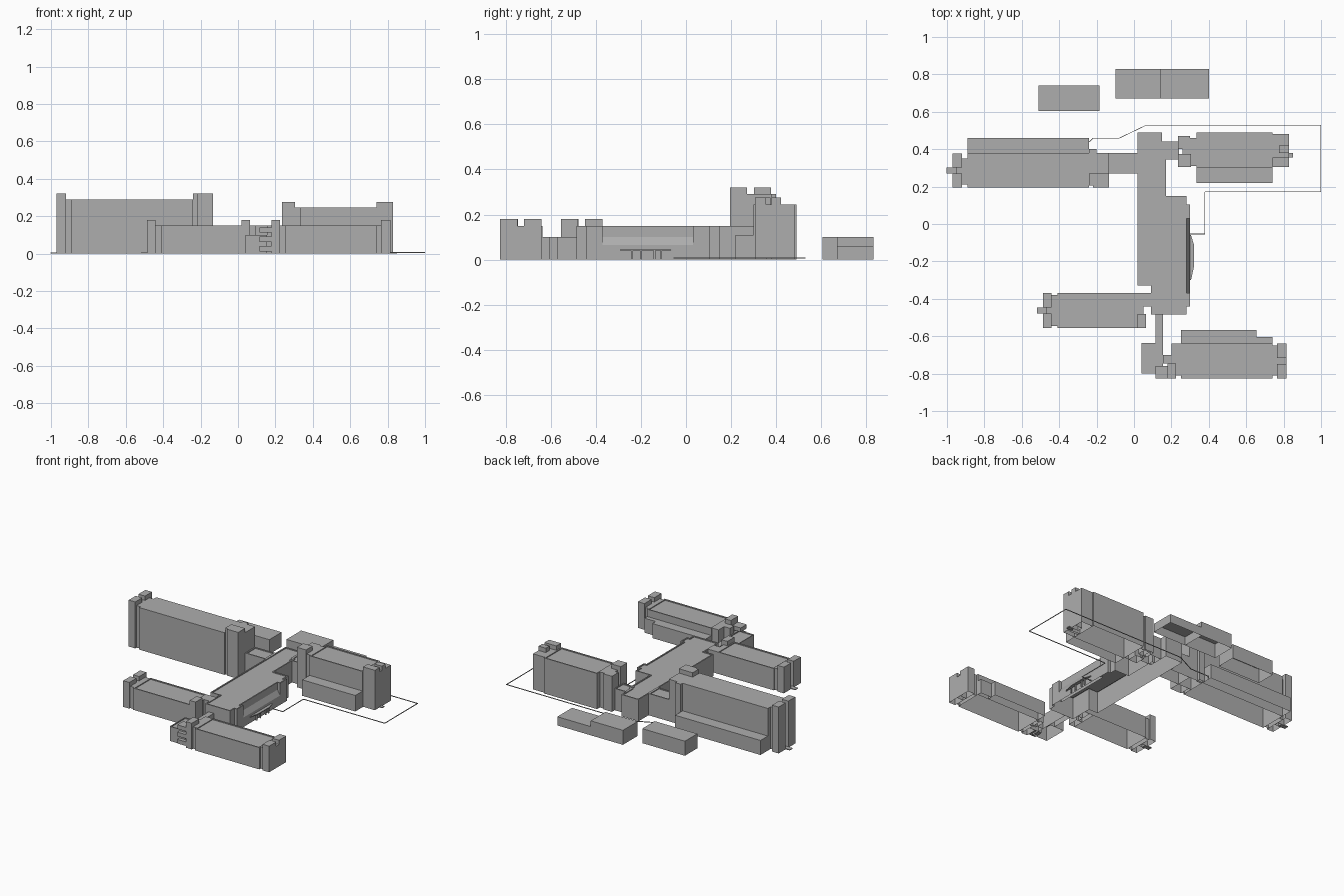
import bpy
import bmesh
from mathutils import Vector

cube = bpy.data.objects.get("Cube")
if cube:
    bpy.data.objects.remove(cube, do_unlink=True)

grey = bpy.data.materials.new("plain_grey")
grey.use_nodes = True
grey.diffuse_color = (0.42, 0.42, 0.42, 1)
grey.node_tree.nodes["Principled BSDF"].inputs["Base Color"].default_value = (0.42, 0.42, 0.42, 1)


def prism(name, outline, top, base=0.0, rim=0.0):
    """Extruded outline, open underneath when it stands on the ground."""
    bm = bmesh.new()
    floor = bm.faces.new([bm.verts.new((x, y, base)) for x, y in outline])
    floor.normal_update()
    if floor.normal.z > 0:
        floor.normal_flip()
    lid = bmesh.ops.extrude_face_region(bm, geom=[floor], use_keep_orig=True)["geom"]
    bmesh.ops.translate(bm, vec=(0, 0, top - base),
                        verts=[v for v in lid if isinstance(v, bmesh.types.BMVert)])
    bmesh.ops.recalc_face_normals(bm, faces=bm.faces)
    if rim:
        # low parapet around a slightly sunken roof
        roof = max(bm.faces, key=lambda f: f.calc_center_median().z)
        bmesh.ops.inset_region(bm, faces=[roof], thickness=rim, use_even_offset=True)
        edge = bmesh.ops.extrude_face_region(bm, geom=[roof])["geom"]
        bmesh.ops.translate(bm, vec=(0, 0, -0.006),
                            verts=[v for v in edge if isinstance(v, bmesh.types.BMVert)])
        if roof.is_valid:
            bmesh.ops.delete(bm, geom=[roof], context='FACES')
    if base == 0 and top > 0.03:
        under = [f for f in bm.faces if f.normal.z < -0.9 and f.calc_center_median().z < 0.001]
        bmesh.ops.delete(bm, geom=under, context='FACES_ONLY')
    mesh = bpy.data.meshes.new(name)
    bm.to_mesh(mesh)
    bm.free()
    mesh.materials.append(grey)
    obj = bpy.data.objects.new(name, mesh)
    bpy.context.collection.objects.link(obj)
    return obj


def box(name, x0, x1, y0, y1, top, base=0.0, rim=0.0):
    return prism(name, [(x0, y0), (x1, y0), (x1, y1), (x0, y1)], top, base, rim)


def end_towers(name, x0, x1, y0, y1, top, outer):
    """Pair of stair towers with a recessed bay and a thin door canopy between."""
    mid = (y0 + y1) / 2
    box(name + "_front_tower", x0, x1, y0, mid - 0.015, top)
    box(name + "_back_tower", x0, x1, mid + 0.015, y1, top)
    inset = 0.02
    box(name + "_bay", x0 + (inset if outer < 0 else 0), x1 - (inset if outer > 0 else 0),
        mid - 0.015, mid + 0.015, top - 0.03)
    edge = x0 if outer < 0 else x1
    a, b = sorted((edge + outer * 0.032, edge - outer * 0.02))
    if outer:
        box(name + "_canopy", a, b, mid - 0.015, mid + 0.015, 0.006)


# Central spine with stepped outline
prism("spine", [(0.02, 0.49), (0.15, 0.49), (0.15, 0.38), (0.17, 0.38), (0.17, 0.15),
                (0.28, 0.15), (0.28, 0.105), (0.3, 0.105), (0.3, 0.03), (0.28, 0.03),
                (0.28, -0.37), (0.3, -0.37), (0.3, -0.44), (0.28, -0.44), (0.28, -0.485),
                (0.09, -0.485), (0.09, -0.33), (0.02, -0.33)], 0.15, rim=0.008)

# Sloping sill along the recessed long window
sill = box("window_sill", 0.28, 0.3, -0.37, 0.03, 0.1)
for v in sill.data.vertices:
    if v.co.z > 0.05 and v.co.x > 0.29:
        v.co.z = 0.065

# Entrance porch
prism("porch_roof", [(0.3, -0.3), (0.3, -0.06), (0.305, -0.06), (0.32, -0.11),
                     (0.32, -0.23), (0.305, -0.3)], 0.046, 0.04)
for i, y in enumerate((-0.24, -0.2, -0.14, -0.11)):
    box(f"porch_post_{i}", 0.306, 0.314, y - 0.004, y + 0.004, 0.04)

# North-west wing
box("northwest_wing", -0.89, -0.24, 0.195, 0.38, 0.29)
box("northwest_annex", -0.89, -0.24, 0.38, 0.46, 0.1)
box("northwest_outer_neck", -0.92, -0.89, 0.21, 0.35, 0.29)
end_towers("northwest_outer", -0.97, -0.92, 0.195, 0.377, 0.32, -1)
box("northwest_inner_tower", -0.22, -0.135, 0.195, 0.27, 0.32)
box("northwest_inner_neck", -0.24, -0.22, 0.205, 0.27, 0.32)
box("northwest_inner_block", -0.24, -0.135, 0.27, 0.38, 0.29)
box("northwest_rear_step", -0.24, -0.2, 0.37, 0.4, 0.29)
box("northwest_link", -0.135, 0.02, 0.27, 0.38, 0.15, rim=0.008)

# North-east wing
box("northeast_wing", 0.335, 0.74, 0.3, 0.49, 0.245, rim=0.008)
box("northeast_wing_end", 0.74, 0.83, 0.34, 0.48, 0.245)
box("northeast_annex", 0.335, 0.74, 0.22, 0.3, 0.11)
box("northeast_outer_tower", 0.74, 0.83, 0.305, 0.355, 0.275)
box("northeast_outer_back_tower", 0.775, 0.83, 0.38, 0.42, 0.275)
box("northeast_canopy", 0.81, 0.85, 0.355, 0.38, 0.006)
box("northeast_inner_front_tower", 0.235, 0.305, 0.305, 0.375, 0.275)
box("northeast_inner_back_tower", 0.235, 0.3, 0.4, 0.47, 0.245)
prism("northeast_neck", [(0.3, 0.31), (0.335, 0.31), (0.335, 0.46), (0.26, 0.46),
                         (0.26, 0.375), (0.3, 0.375)], 0.245)
box("northeast_link", 0.15, 0.24, 0.345, 0.44, 0.15, rim=0.008)

# South-west wing
box("southwest_wing", -0.41, 0.02, -0.555, -0.37, 0.15, rim=0.008)
box("southwest_neck", -0.44, -0.41, -0.545, -0.38, 0.15)
end_towers("southwest_outer", -0.487, -0.44, -0.555, -0.37, 0.18, -1)
box("southwest_inner_tower", 0.02, 0.065, -0.555, -0.48, 0.18)
box("southwest_inner_block", 0.02, 0.05, -0.48, -0.37, 0.15)
box("southwest_link", 0.05, 0.09, -0.44, -0.37, 0.15)

# South-east wing
box("southeast_wing", 0.25, 0.74, -0.825, -0.635, 0.15, rim=0.008)
box("southeast_annex", 0.25, 0.655, -0.635, -0.568, 0.1)
box("southeast_annex_step", 0.655, 0.74, -0.635, -0.605, 0.1)
box("southeast_outer_neck", 0.74, 0.765, -0.81, -0.65, 0.15)
end_towers("southeast_outer", 0.765, 0.815, -0.825, -0.64, 0.18, 0)
box("southeast_inner_tower", 0.18, 0.225, -0.825, -0.745, 0.18)
box("southeast_inner_neck", 0.225, 0.25, -0.81, -0.65, 0.15)
box("southeast_inner_block", 0.155, 0.225, -0.745, -0.7, 0.15)
box("southeast_back_tower", 0.2, 0.25, -0.715, -0.64, 0.15)
box("southeast_lobby", 0.04, 0.155, -0.8, -0.635, 0.1, rim=0.006)
box("southeast_link", 0.115, 0.155, -0.635, -0.485, 0.1)

# Stacked balconies beside the lobby
for i in range(3):
    box(f"balcony_{i}", 0.115, 0.18, -0.825, -0.76, 0.04 + i * 0.05, 0.012 + i * 0.05)

# Detached buildings at the back
box("west_shed", -0.51, -0.185, 0.605, 0.74, 0.1)
box("east_shed_tall", -0.1, 0.145, 0.67, 0.83, 0.1)
box("east_shed_low", 0.145, 0.4, 0.67, 0.83, 0.06)

# Thin boundary line around the yard
path = [(-0.24, 0.44), (-0.22, 0.46), (-0.08, 0.46), (0.065, 0.53), (1, 0.53),
        (1, 0.17), (0.38, 0.17), (0.38, -0.055), (0.3, -0.055)]
for i, (a, b) in enumerate(zip(path, path[1:])):
    p, q = Vector(a), Vector(b)
    side = (q - p).orthogonal().normalized() * -0.003
    prism(f"boundary_line_{i}", [p, q, q + side, p + side], 0.009, 0.004)
